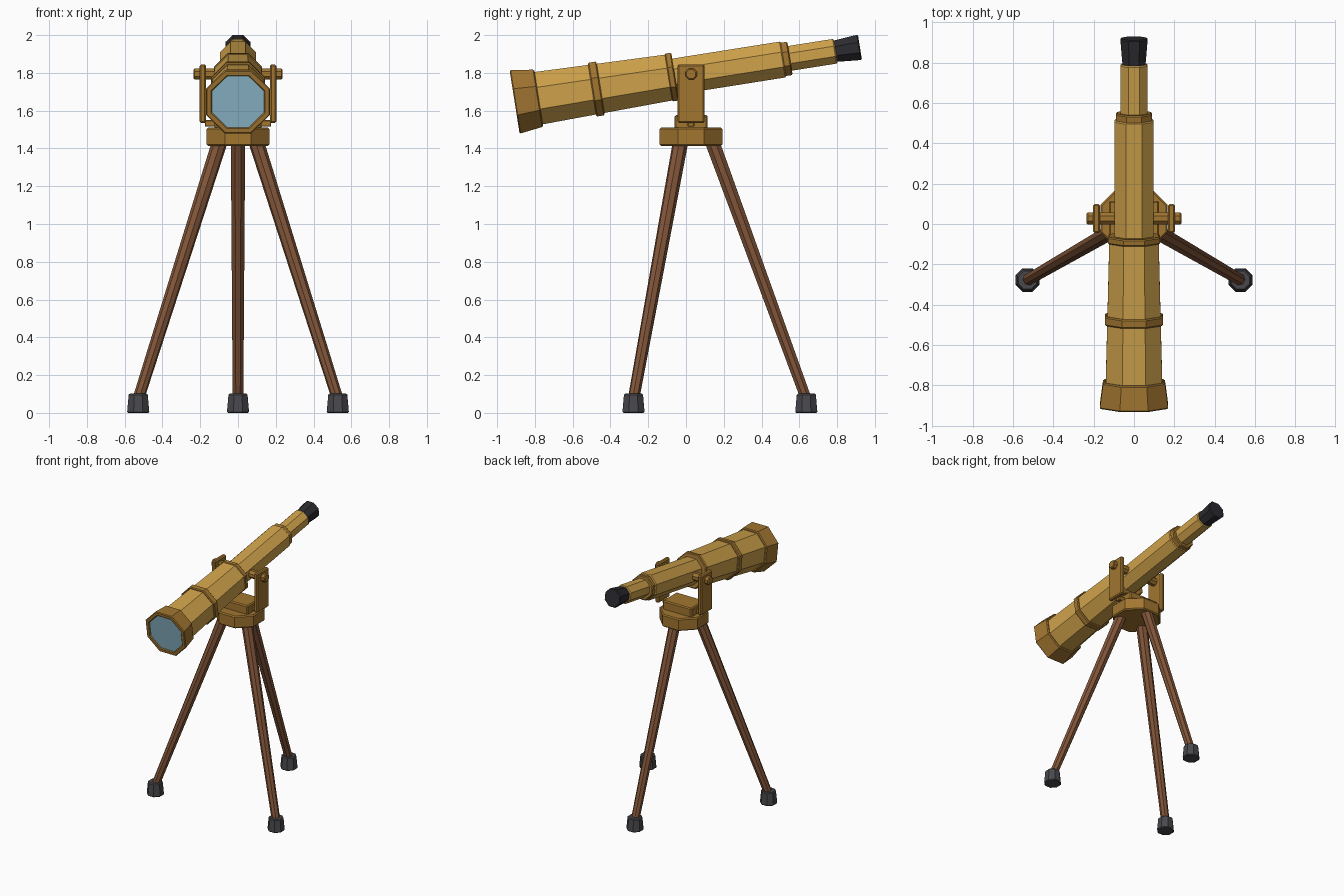
import bpy, bmesh
from math import cos, sin, pi, radians
from mathutils import Matrix, Vector

if "Cube" in bpy.data.objects:
    bpy.data.objects.remove(bpy.data.objects["Cube"])


def material(name, r, g, b):
    m = bpy.data.materials.new(name)
    m.diffuse_color = (r, g, b, 1)
    m.use_nodes = True
    m.node_tree.nodes["Principled BSDF"].inputs["Base Color"].default_value = m.diffuse_color
    return m


BRASS = material("brass", 0.62, 0.36, 0.07)
DARK_BRASS = material("dark_brass", 0.36, 0.18, 0.03)
WOOD = material("wood", 0.22, 0.09, 0.04)
RUBBER = material("rubber", 0.025, 0.025, 0.03)
FOOT = material("foot_grey", 0.065, 0.065, 0.075)
GLASS = material("glass", 0.26, 0.48, 0.6)


def finish(name, bm, mat, bevel):
    bmesh.ops.recalc_face_normals(bm, faces=bm.faces[:])
    me = bpy.data.meshes.new(name)
    bm.to_mesh(me)
    bm.free()
    me.materials.append(mat)
    ob = bpy.data.objects.new(name, me)
    bpy.context.collection.objects.link(ob)
    if bevel:
        mod = ob.modifiers.new("edge_bevel", 'BEVEL')
        mod.width = bevel
        mod.segments = 1
        mod.limit_method = 'ANGLE'
        mod.angle_limit = radians(50)
    return ob


def octagon_loft(name, profile, mat, matrix=Matrix(), bevel=0.006):
    """Eight-sided turned part; profile is (height, half width across flats)."""
    bm = bmesh.new()
    rings = []
    for h, a in profile:
        r = a / cos(pi / 8)
        rings.append([bm.verts.new(matrix @ Vector((
            r * cos((i + 0.5) * pi / 4), r * sin((i + 0.5) * pi / 4), h)))
            for i in range(8)])
    for lo, hi in zip(rings, rings[1:]):
        for i in range(8):
            j = (i + 1) % 8
            bm.faces.new((lo[i], lo[j], hi[j], hi[i]))
    bm.faces.new(rings[0])
    bm.faces.new(rings[-1])
    return finish(name, bm, mat, bevel)


def box(name, lo, hi, mat, bevel=0.008):
    lo, hi = Vector(lo), Vector(hi)
    bm = bmesh.new()
    bmesh.ops.create_cube(bm, size=1, matrix=Matrix.Translation((lo + hi) / 2)
                          @ Matrix.Diagonal((*(hi - lo), 1)))
    return finish(name, bm, mat, bevel)


CY = 0.027                                   # tripod centre line
PIVOT = Vector((0, CY, 1.794))
SCOPE = Matrix.Translation(PIVOT) @ Matrix.Rotation(radians(-81), 4, 'X')

# Telescope tubes, stepping down towards the eyepiece
octagon_loft("front_tube", [(-0.85, 0.141), (-0.50, 0.132), (-0.09, 0.122)],
             BRASS, SCOPE, 0)
octagon_loft("middle_tube", [(-0.11, 0.096), (0.495, 0.096)], BRASS, SCOPE)
octagon_loft("rear_tube", [(0.47, 0.066), (0.775, 0.066)], BRASS, SCOPE)

# Hood with recessed lens
octagon_loft("lens_hood", [(-0.925, 0.137), (-0.946, 0.137), (-0.946, 0.170),
                           (-0.817, 0.153)], DARK_BRASS, SCOPE)
octagon_loft("lens", [(-0.938, 0.137), (-0.92, 0.137)], GLASS, SCOPE, 0)

# Joint rings
for name, t, a, w in (("front_ring", -0.508, 0.144, 0.046),
                      ("middle_ring", -0.104, 0.128, 0.036),
                      ("rear_ring", 0.505, 0.089, 0.05)):
    octagon_loft(name, [(t - w / 2, a), (t + w / 2, a)], DARK_BRASS, SCOPE)

# Flared eyepiece
octagon_loft("eyepiece", [(0.762, 0.056), (0.905, 0.068)], RUBBER, SCOPE)

# Pivot axle and yoke
octagon_loft("pivot_axle", [(-0.235, 0.030), (0.235, 0.030)], DARK_BRASS,
             Matrix.Translation(PIVOT) @ Matrix.Rotation(pi / 2, 4, 'Y'))
for side, s in (("left", -1), ("right", 1)):
    xs = sorted((s * 0.169, s * 0.203))
    box(side + "_post", (xs[0], CY - 0.072, 1.535), (xs[1], CY + 0.072, 1.845),
        DARK_BRASS)
box("yoke_block", (-0.125, CY - 0.087, 1.50), (0.125, CY + 0.087, 1.577), DARK_BRASS)
box("yoke_bar", (-0.175, CY - 0.018, 1.515), (0.175, CY + 0.018, 1.55), DARK_BRASS, 0.004)

# Tripod head
octagon_loft("tripod_head", [(1.413, 0.166), (1.51, 0.166)], DARK_BRASS,
             Matrix.Translation((0, CY, 0)), 0.008)

# Three splayed legs with feet
for name, ang in (("rear", 90), ("left", 210), ("right", 330)):
    out = Vector((cos(radians(ang)), sin(radians(ang)), 0))
    base = Vector((0, CY, 0))
    top = base + out * 0.108 + Vector((0, 0, 1.445))
    low = base + out * 0.618 + Vector((0, 0, 0.05))
    axis = (top - low).normalized()
    side = Vector((0, 0, 1)).cross(out)
    rot = Matrix((side, axis.cross(side), axis)).transposed().to_4x4()
    octagon_loft(name + "_leg", [(0, 0.028), ((top - low).length, 0.038)], WOOD,
                 Matrix.Translation(low) @ rot, 0)
    octagon_loft(name + "_foot", [(0, 0.059), (0.102, 0.050)], FOOT,
                 Matrix.Translation(base + out * 0.61))
